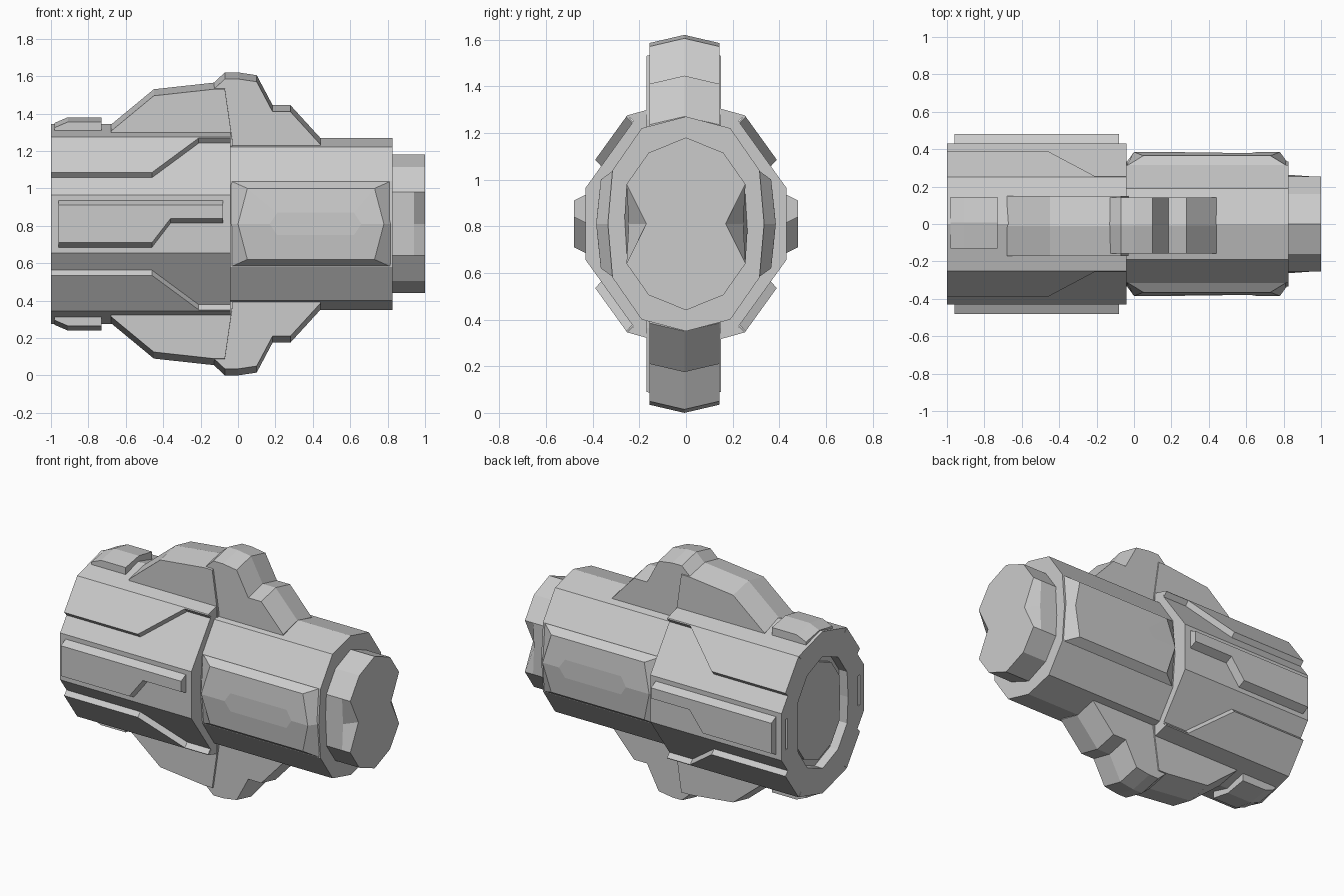
import bpy, bmesh

if "Cube" in bpy.data.objects:
    bpy.data.objects.remove(bpy.data.objects["Cube"])

ZC = 0.81  # height of the central axis; all parts are modelled around it


def loft(name, rings, mirror=(False, False)):
    """Skin a list of equal-length point rings, cap both ends, mirror in y / z."""
    bm = bmesh.new()
    vs = [[bm.verts.new(p) for p in r] for r in rings]
    n = len(rings[0])
    for a, b in zip(vs, vs[1:]):
        for i in range(n):
            j = (i + 1) % n
            bm.faces.new((a[i], a[j], b[j], b[i]))
    bm.faces.new(vs[0])
    bm.faces.new(vs[-1])
    bmesh.ops.recalc_face_normals(bm, faces=bm.faces)
    me = bpy.data.meshes.new(name)
    bm.to_mesh(me)
    bm.free()
    ob = bpy.data.objects.new(name, me)
    ob.location.z = ZC
    bpy.context.collection.objects.link(ob)
    if any(mirror):
        m = ob.modifiers.new("mirror", 'MIRROR')
        m.use_axis = (False, mirror[0], mirror[1])
        m.use_clip = False
        m.use_mirror_merge = False
    return ob


def section(x, quarter, s=1.0):
    """Full symmetric cross-section from a quarter outline (top to side)."""
    half = quarter + [(y, -z) for y, z in reversed(quarter) if z]
    full = half + [(-y, z) for y, z in reversed(half) if y]
    return [(x, y * s, z * s) for y, z in full]


def cut(target, cutter):
    b = target.modifiers.new("cut", 'BOOLEAN')
    b.operation = 'DIFFERENCE'
    b.object = cutter
    b.solver = 'EXACT'
    cutter.hide_render = True
    cutter.hide_viewport = True


# rear housing
rear_q = [(0, .535), (.252, .465), (.225, .44), (.43, .155)]
rear = loft("rear_housing", [section(-1, rear_q), section(-.04, rear_q)])

# end socket with a raised plate, and two slim slots
nose_q = [(0, .37), (.16, .305), (.255, .17), (.265, 0)]
cut(rear, loft("socket_cutter", [section(-1.1, nose_q), section(-.94, nose_q)]))
for s in (-1, 1):
    slot = [(s * y, z) for y, z in ((.37, -.1), (.39, -.1), (.39, .1), (.37, .1))]
    cut(rear, loft("slot_cutter", [[(x, y, z) for y, z in slot] for x in (-1.1, -.96)]))
loft("socket_plate", [section(-.93, nose_q, .88), section(-.965, nose_q, .88)])

# front barrel
barrel_q = [(0, .46), (.19, .41), (.315, .23), (.335, 0)]
loft("front_barrel", [section(-.06, barrel_q), section(.825, barrel_q)])

# raised side cushions on the barrel


def hexagon(x0, x1, tip, z, y, ymid):
    return [(x0, y, -z), (x1, y, -z), (x1 + tip, ymid, 0),
            (x1, y, z), (x0, y, z), (x0 - tip, ymid, 0)]


loft("side_cushion", [hexagon(-.04, .82, 0, .23, .31, .33),
                      hexagon(.05, .73, .05, .19, .365, .385),
                      hexagon(.21, .62, .04, .06, .379, .385)], (True, False))

# nose with a scooped notch on each side
loft("nose", [section(x, nose_q[:3] + [(y, 0)])
              for x, y in ((.8, .265), (.94, .245), (1, .17))])

# armour panels on the four slanted faces (s runs down the slope)


def slope(x, s, outer):
    y, z = (.252, .465) if outer else (.22, .43)
    return (x, y + .137 * s, z - .19 * s)


outline = [(-1, 0), (-1, 1), (-.46, 1), (-.21, .03), (-.04, .03), (-.04, 0)]
loft("armour_panel", [[slope(x, s, o) for x, s in outline] for o in (False, True)],
     (True, True))

# stepped side rails with chamfered long edges
rail = [(-.96, .13, -1), (-.08, .13, -1), (-.08, .03, 1), (-.36, .03, 1),
        (-.46, -.1, 1), (-.96, -.1, 1)]
loft("side_rail", [[(x, .42, z if d < 0 else z - .03) for x, z, d in rail],
                   [(x, .48, z - .03 if d < 0 else z) for x, z, d in rail]],
     (True, False))

# crested fins above and below


def crest(name, profile, half, yc, drop, base):
    rings = [[(x, yc - half, base), (x, yc - half, max(z - drop, base + .001)), (x, yc, z),
              (x, yc + half, max(z - drop, base + .001)), (x, yc + half, base)]
             for x, z in profile]
    loft(name, rings, (False, True))


crest("rear_fin", [(-.68, .53), (-.45, .72), (-.13, .755), (-.07, .755), (-.03, .48)],
      .16, -.01, .035, .4)
crest("main_fin", [(-.14, .745), (-.07, .81), (0, .81), (.1, .795), (.185, .635),
                   (.28, .635), (.44, .46)], .15, -.007, .035, .38)
crest("end_pad", [(-.98, .54), (-.91, .57), (-.73, .57)], .138, .007, .025, .45)
